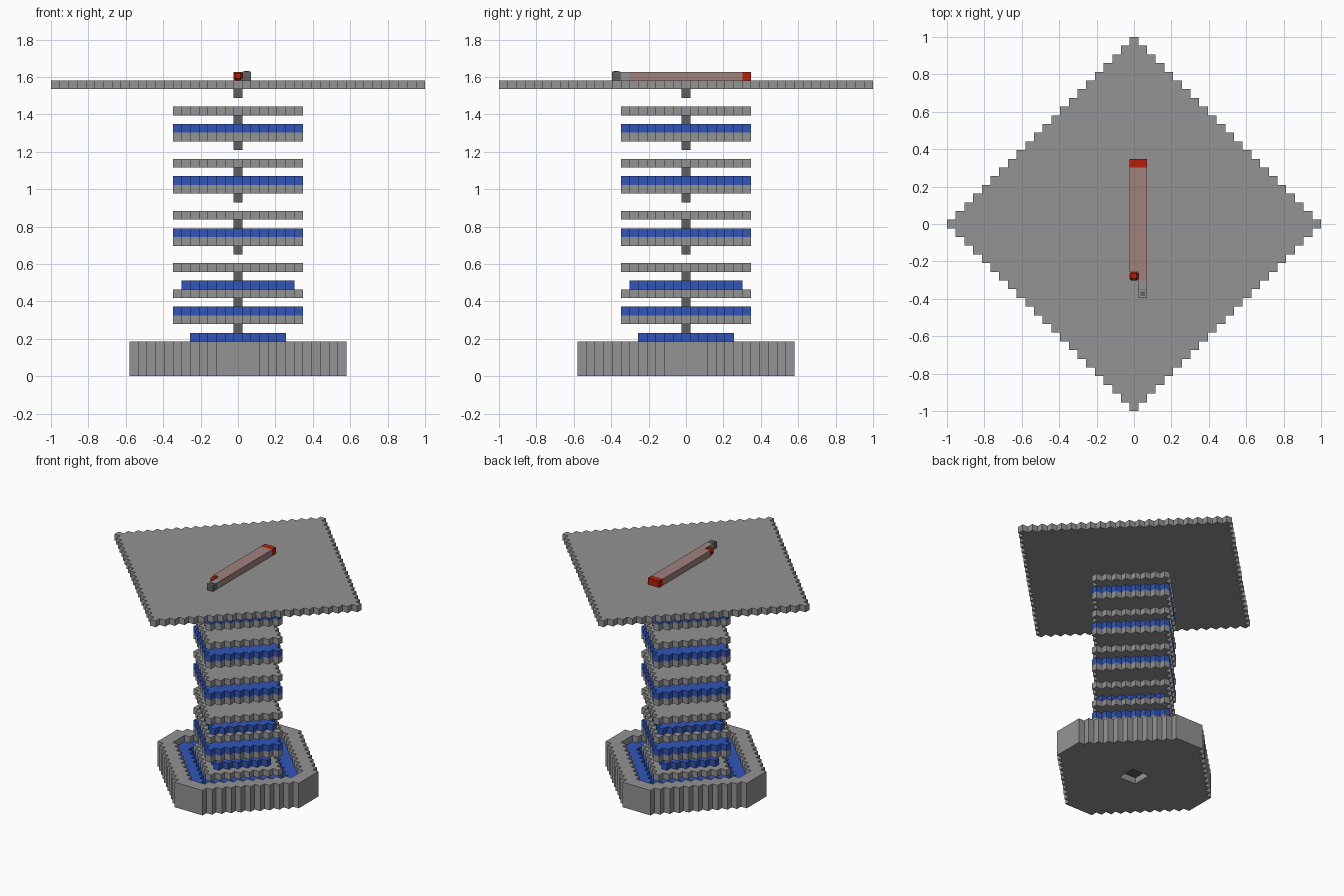
import bpy
import bmesh

cube = bpy.data.objects.get("Cube")
if cube:
    bpy.data.objects.remove(cube, do_unlink=True)

U = 2 / 43  # edge of one block


def material(name, color):
    m = bpy.data.materials.new(name)
    m.use_nodes = True
    rgba = (*[(c / 255) ** 2.2 for c in color], 1)
    m.diffuse_color = rgba
    m.node_tree.nodes["Principled BSDF"].inputs["Base Color"].default_value = rgba
    return m


STONE = material("stone grey", (146, 146, 146))
DARK = material("dark grey", (96, 96, 96))
WATER = material("water blue", (52, 86, 184))
RED = material("red", (180, 36, 18))
PINK = material("dusty pink", (158, 128, 125))


def diamond(radius, cap=99):
    """Block cells of a stepped diamond, with its tips cut off at cap."""
    n = min(radius, cap)
    return {(x, y) for x in range(-n, n + 1) for y in range(-n, n + 1)
            if abs(x) + abs(y) <= radius}


def block(x0, x1, y0, y1):
    return {(x, y) for x in range(x0, x1 + 1) for y in range(y0, y1 + 1)}


def slab(name, cells, low, high, mat, merge=True):
    """Extrude a set of cells between two block levels."""
    bm = bmesh.new()
    corners = {}

    def vert(x, y):
        if (x, y) not in corners:
            corners[x, y] = bm.verts.new(((x - .5) * U, (y - .5) * U, low * U))
        return corners[x, y]

    for x, y in sorted(cells):
        bm.faces.new([vert(x, y), vert(x + 1, y),
                      vert(x + 1, y + 1), vert(x, y + 1)])
    if merge:
        bmesh.ops.dissolve_faces(bm, faces=bm.faces[:])
    out = bmesh.ops.extrude_face_region(bm, geom=bm.faces[:], use_keep_orig=True)
    for v in out["geom"]:
        if isinstance(v, bmesh.types.BMVert):
            v.co.z = high * U
    bmesh.ops.recalc_face_normals(bm, faces=bm.faces[:])
    mesh = bpy.data.meshes.new(name)
    bm.to_mesh(mesh)
    bm.free()
    mesh.materials.append(mat)
    ob = bpy.data.objects.new(name, mesh)
    bpy.context.collection.objects.link(ob)
    return ob


# Basin: floor with a square drain, rim, and two water levels
outer = diamond(14, 12)
inner = diamond(11, 10)
centre = block(-1, 1, -1, 1)
slab("basin_floor", outer - centre, 0, 1, STONE, merge=False)
slab("basin_rim", outer - inner, 1, 4, STONE, merge=False)
slab("water_low", inner - centre, 1, 2, WATER, merge=False)
slab("water_step", inner - diamond(8), 2, 3, WATER, merge=False)
slab("drain_cover", centre, 1, 2, DARK)

# Tower: a stone tray every three blocks, each on a short post
water_radius = {3: 5, 6: 7, 9: 6, 15: 7, 21: 7, 27: 7}
for level in range(3, 34, 3):
    slab(f"post_{level}", {(0, 0)}, level - 1, level, DARK)
    if level < 33:
        slab(f"tray_{level}", diamond(7), level, level + 1, STONE)
    if level in water_radius:
        slab(f"tray_water_{level}", diamond(water_radius[level]),
             level + 1, level + 2, WATER)

# Roof and the bar lying on it
slab("roof", diamond(21), 33, 34, STONE)
slab("bar", block(0, 1, -6, 6) - {(0, -6)}, 34, 35, PINK)
slab("bar_end", block(0, 1, 7, 7), 34, 35, RED)
slab("bar_joint", {(1, -7)}, 34, 35, STONE)
slab("bar_tip", {(1, -8)}, 34, 35, DARK)
knob = slab("red_knob", {(0, -6)}, 34, 35, RED)
bevel = knob.modifiers.new("Bevel", "BEVEL")
bevel.width = 0.01
bevel.segments = 1

# Pale cap with a small dark stud on the tip
for name, size, height, mat in (("tip_cap", .96, .04, STONE),
                                ("tip_stud", .5, .08, DARK)):
    cap = slab(name, {(0, 0)}, 0, height, mat)
    cap.scale = (size, size, 1)
    cap.location = (U, -8 * U, 35 * U)
